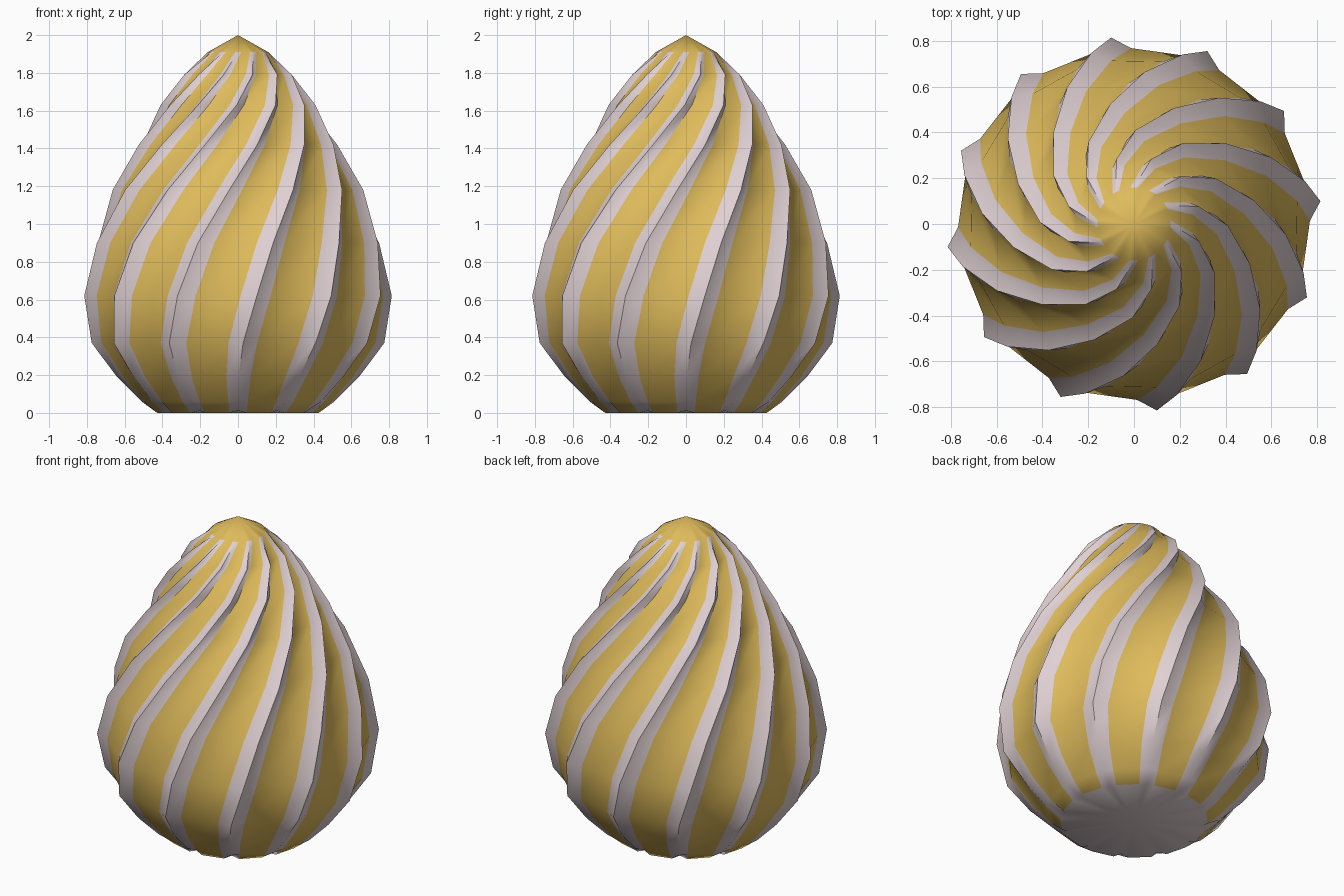
import bpy, bmesh, math
from mathutils import Vector

if "Cube" in bpy.data.objects:
    bpy.data.objects.remove(bpy.data.objects["Cube"])


def material(name, rgb):
    m = bpy.data.materials.new(name)
    m.diffuse_color = (*rgb, 1)
    m.use_nodes = True
    m.node_tree.nodes["Principled BSDF"].inputs["Base Color"].default_value = m.diffuse_color
    return m


gold = material("warm gold", (0.74, 0.50, 0.105))
pale = material("pale pinkish white", (0.74, 0.63, 0.65))

RIBS = 12
HALF = math.radians(6)          # half width of a rib
# height, body radius, rib depth, twist in degrees
RINGS = [
    (0.00, 0.43, -0.02, 0),
    (0.06, 0.50, 0.01, 0),
    (0.19, 0.61, 0.03, 0.3),
    (0.37, 0.73, 0.045, 2),
    (0.62, 0.768, 0.052, 7),
    (0.90, 0.72, 0.05, 14),
    (1.18, 0.615, 0.05, 26),
    (1.42, 0.485, 0.05, 41),
    (1.63, 0.365, 0.045, 59),
    (1.79, 0.26, 0.035, 75),
    (1.91, 0.16, 0.00, 90),
]

bm = bmesh.new()


def point(r, a, z):
    return bm.verts.new((r * math.cos(a), r * math.sin(a), z))


# Twisted body: each rib has two foot points and a raised crest
rings = []
for i, (z, r, depth, twist) in enumerate(RINGS):
    ring = []
    for k in range(RIBS):
        a = math.radians(-90 + twist + k * 360 / RIBS)
        ring.append(point(r, a - HALF, z))
        ring.append(point(r + depth, a, z + (0.012 if i == 0 else 0)))
        ring.append(point(r, a + HALF, z))
    rings.append(ring)

n = RIBS * 3
for lo, hi in zip(rings, rings[1:]):
    for k in range(n):
        f = bm.faces.new((lo[k], lo[(k + 1) % n], hi[(k + 1) % n], hi[k]))
        f.material_index = 0 if k % 3 == 2 else 1   # gold between the ribs

# Gold pointed cap and pale underside
top = bm.verts.new((0, 0, 2))
base = bm.verts.new((0, 0, 0))
for k in range(n):
    f = bm.faces.new((rings[-1][k], rings[-1][(k + 1) % n], top))
    f.material_index = 0
    f = bm.faces.new((rings[0][(k + 1) % n], rings[0][k], base))
    f.material_index = 1

mesh = bpy.data.meshes.new("swirled_dome")
bm.to_mesh(mesh)
bm.free()
mesh.materials.append(gold)
mesh.materials.append(pale)
dome = bpy.data.objects.new("swirled_dome", mesh)
bpy.context.collection.objects.link(dome)
bpy.context.view_layer.objects.active = dome
dome.select_set(True)
bpy.ops.object.shade_smooth_by_angle(angle=math.radians(40))
